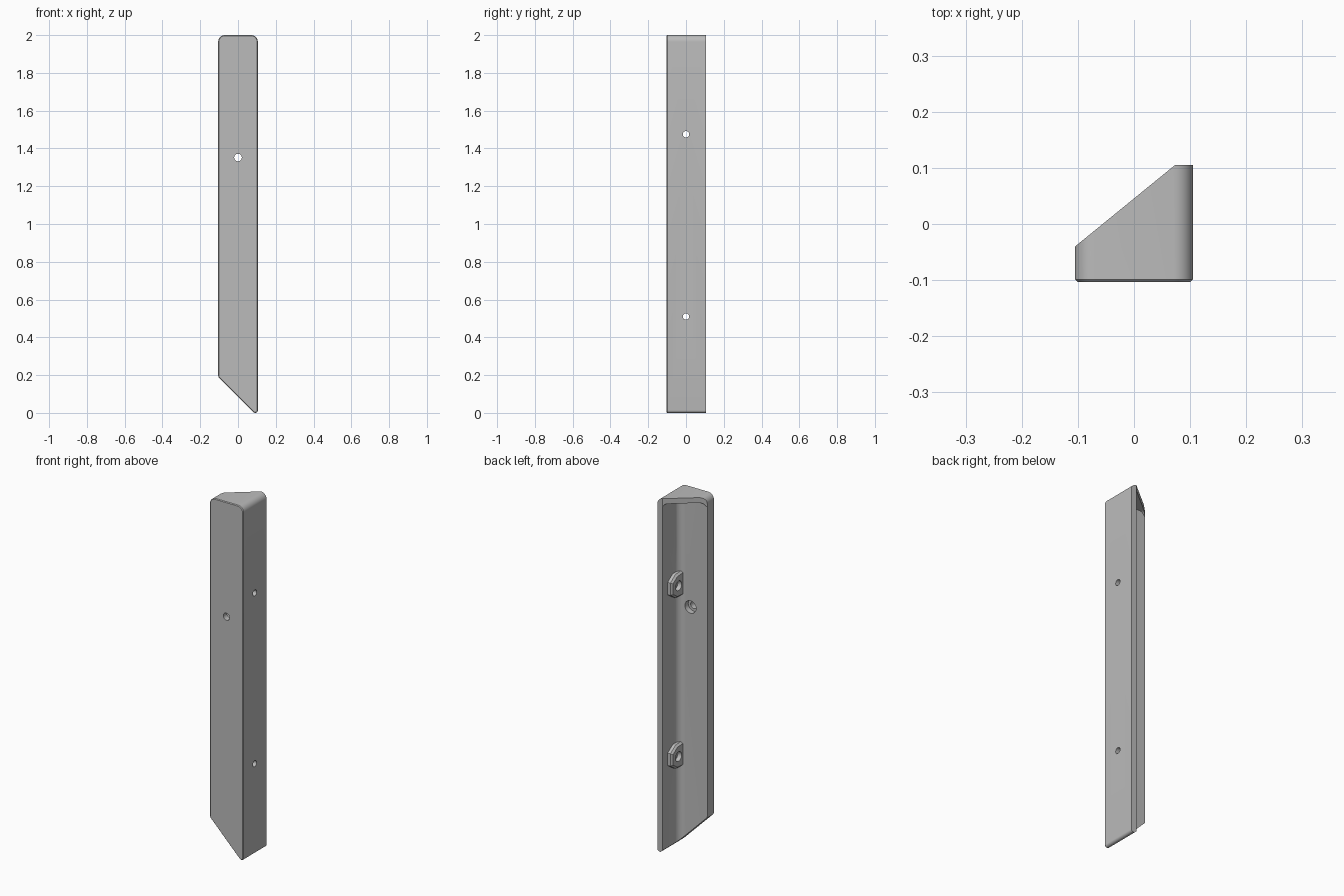
import bpy, bmesh, math
from mathutils import Vector, Matrix

cube = bpy.data.objects.get("Cube")
if cube:
    bpy.data.objects.remove(cube, do_unlink=True)

grey = bpy.data.materials.new("plain_grey")
grey.use_nodes = True
colour = (0.5, 0.5, 0.5, 1)
grey.diffuse_color = colour
grey.node_tree.nodes["Principled BSDF"].inputs["Base Color"].default_value = colour


def rounded(corners, steps=8):
    """Outline from (u, v, radius) corners, with each corner filleted."""
    out = []
    for i, (u, v, r) in enumerate(corners):
        p = Vector((u, v))
        if r == 0:
            out.append(p)
            continue
        a = (Vector(corners[i - 1][:2]) - p).normalized()
        b = (Vector(corners[(i + 1) % len(corners)][:2]) - p).normalized()
        half = a.angle(b) / 2
        centre = p + (a + b).normalized() * (r / math.sin(half))
        start = p + a * (r / math.tan(half)) - centre
        end = p + b * (r / math.tan(half)) - centre
        sweep = start.angle_signed(end)
        for k in range(steps + 1):
            out.append(centre + Matrix.Rotation(-sweep * k / steps, 2) @ start)
    return out


def prism(name, outline, axis, lo, hi, chamfer=0, chamfer_at=0):
    """Extrude an outline along an axis, optionally chamfering one end."""
    place = {"x": lambda p, d: (d, p[0], p[1]),
             "y": lambda p, d: (p[0], d, p[1]),
             "z": lambda p, d: (p[0], p[1], d)}[axis]
    bm = bmesh.new()
    low = [bm.verts.new(place(p, lo)) for p in outline]
    high = [bm.verts.new(place(p, hi)) for p in outline]
    bm.faces.new(low)
    bm.faces.new(high)
    n = len(outline)
    for i in range(n):
        j = (i + 1) % n
        bm.faces.new((low[i], low[j], high[j], high[i]))
    bmesh.ops.recalc_face_normals(bm, faces=bm.faces)
    if chamfer:
        k = "xyz".index(axis)
        rim = [e for e in bm.edges
               if all(abs(v.co[k] - chamfer_at) < 1e-5 for v in e.verts)]
        bmesh.ops.bevel(bm, geom=rim, offset=chamfer, segments=1, affect="EDGES")
    mesh = bpy.data.meshes.new(name)
    bm.to_mesh(mesh)
    bm.free()
    obj = bpy.data.objects.new(name, mesh)
    bpy.context.collection.objects.link(obj)
    mesh.materials.append(grey)
    return obj


def circle(u, v, r, n=32):
    return [(u + r * math.cos(math.tau * i / n), v + r * math.sin(math.tau * i / n))
            for i in range(n)]


def combine(target, tool, operation):
    mod = target.modifiers.new(operation, "BOOLEAN")
    mod.operation, mod.object, mod.solver = operation, tool, "EXACT"
    bpy.context.view_layer.objects.active = target
    bpy.ops.object.modifier_apply(modifier=mod.name)
    bpy.data.objects.remove(tool, do_unlink=True)


W, FRONT, BACK = 0.105, -0.103, 0.105
WALL_X, WALL_Y = 0.073, -0.04

# Solid bar with rounded top and a slanted foot
body = prism("corner_cover", rounded([(-W, 0.19, 0.02), (-W, 2, 0.035), (W, 2, 0.035),
                                      (W, -0.02, 0.0141)]),
             "y", FRONT, BACK, 0.004, FRONT)

# Hollow behind the two walls and below the cap
hollow = prism("hollow", rounded([(-0.12, -0.2, 0), (-0.12, 1.925, 0), (-0.085, 1.97, 0.03),
                                  (WALL_X, 1.97, 0.02), (WALL_X, -0.2, 0)]),
               "y", -0.09, 0.3)
fillet = prism("hollow_fillet", rounded([(-0.3, WALL_Y, 0), (-0.3, 0.2, 0), (0.2, 0.2, 0),
                                         (0.2, -0.02, 0), (WALL_X, -0.02 + 0.03, 0),
                                         (WALL_X, WALL_Y, 0.04)]),
               "z", -0.3, 2.1)
combine(hollow, fillet, "INTERSECT")
combine(body, hollow, "DIFFERENCE")

# Diagonal back edge of the cap
diagonal = prism("diagonal", [(-0.105 - 0.178, WALL_Y - 0.145), (WALL_X, BACK),
                              (WALL_X, 0.3), (-0.4, 0.3)], "z", 1.9, 2.1)
combine(body, diagonal, "DIFFERENCE")

# Screw bosses on the side wall, each with a counterbored hole
for z in (0.51, 1.475):
    half = [(-0.07, 0.072), (0.015, 0.066), (0.06, 0.035)]
    outline = [(y, z + h) for y, h in half] + [(y, z - h) for y, h in reversed(half)]
    combine(body, prism("boss", outline, "x", 0.046, 0.09, 0.01, 0.046), "UNION")
    combine(body, prism("hole", circle(0, z, 0.017), "x", 0, 0.2), "DIFFERENCE")
    combine(body, prism("bore", circle(0, z, 0.027), "x", 0, 0.07), "DIFFERENCE")

# Counterbored hole through the front wall
combine(body, prism("hole", circle(0, 1.352, 0.02), "y", -0.2, 0.05), "DIFFERENCE")
combine(body, prism("bore", circle(0, 1.352, 0.035), "y", -0.07, 0.05), "DIFFERENCE")

# Smooth shading with crisp edges
bpy.ops.object.select_all(action="DESELECT")
body.select_set(True)
bpy.context.view_layer.objects.active = body
bpy.ops.object.shade_smooth_by_angle(angle=math.radians(30))
